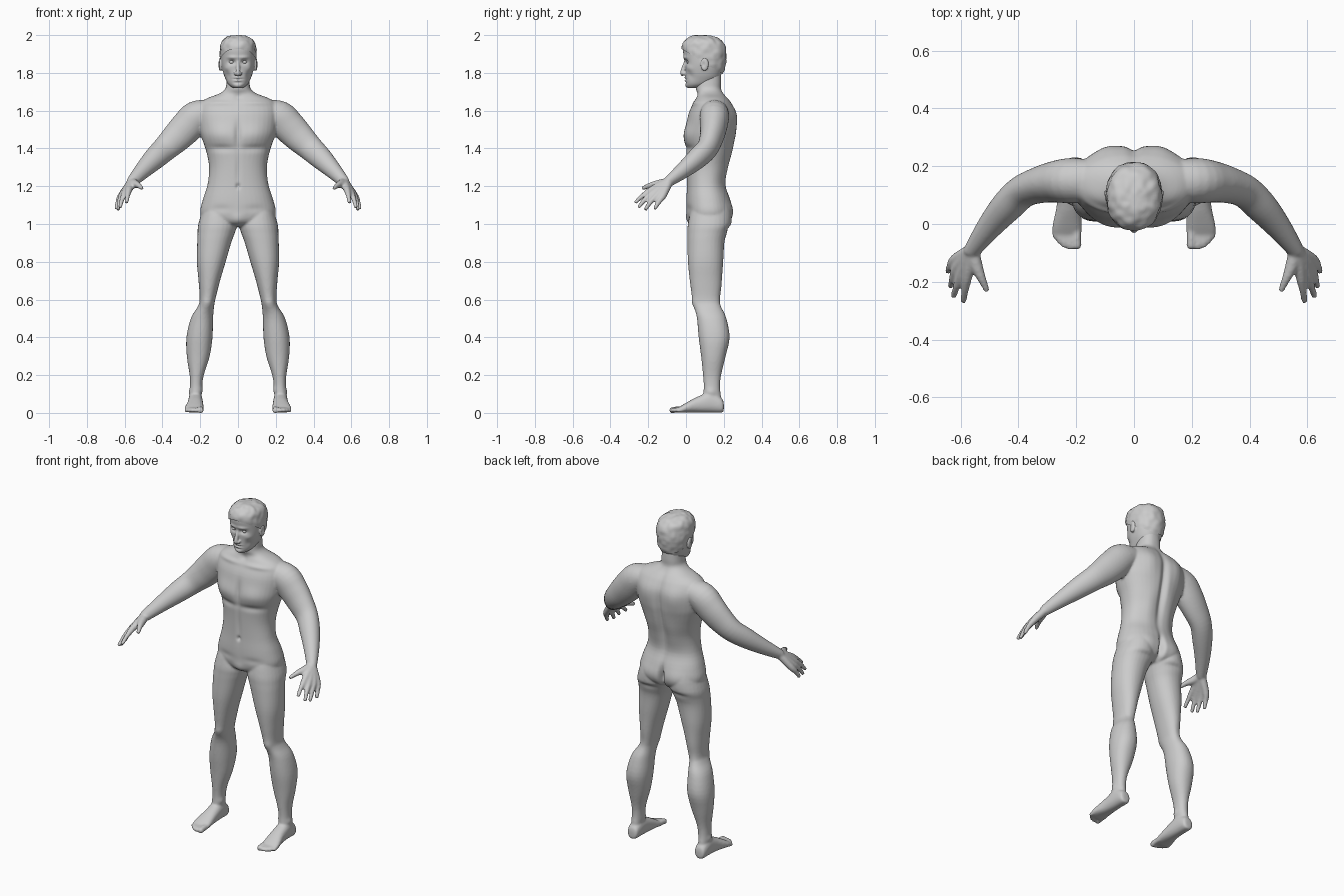
import bpy, bmesh, math
from mathutils import Vector, noise

X, Y, Z = Vector((1, 0, 0)), Vector((0, 1, 0)), Vector((0, 0, 1))


def smooth_path(st, sub=4):
    """Catmull-Rom interpolation of (x, y, z, ru, rv) stations."""
    out = []
    for i in range(len(st) - 1):
        a, b = st[max(i - 1, 0)], st[i]
        c, d = st[i + 1], st[min(i + 2, len(st) - 1)]
        for k in range(sub):
            t = k / sub
            out.append([0.5 * (2 * q + (r - p) * t + (2 * p - 5 * q + 4 * r - s) * t * t
                               + (3 * q - p - 3 * r + s) * t ** 3)
                        for p, q, r, s in zip(a, b, c, d)])
    return out + [list(st[-1])]


def tube(bm, stations, ref=Y, axis=None, power=2.0, sides=(1,), n=28):
    """Closed loft of (super)elliptical rings; sides=(1, -1) also mirrors it."""
    path = smooth_path([s if len(s) == 5 else (*s, s[3]) for s in stations])
    for side in sides:
        rings = []
        for i, (x, y, z, ru, rv) in enumerate(path):
            t = axis or (Vector(path[min(i + 1, len(path) - 1)][:3])
                         - Vector(path[max(i - 1, 0)][:3])).normalized()
            u = t.cross(ref).normalized()
            v = t.cross(u)
            ring = []
            for k in range(n):
                a = 2 * math.pi * k / n
                c, s = math.cos(a), math.sin(a)
                p = (Vector((x, y, z))
                     + u * max(ru, .002) * math.copysign(abs(c) ** (2 / power), c)
                     + v * max(rv, .002) * math.copysign(abs(s) ** (2 / power), s))
                ring.append(bm.verts.new((p.x * side, p.y, p.z)))
            rings.append(ring)
        for r0, r1 in zip(rings, rings[1:]):
            for k in range(n):
                bm.faces.new((r0[k], r0[(k + 1) % n], r1[(k + 1) % n], r1[k]))
        bm.faces.new(rings[0])
        bm.faces.new(rings[-1])


def column(rows):
    """(z, x_in, x_out, y_front, y_back) -> stations of an upright loft."""
    return [((a + b) / 2, (f + k) / 2, z, (b - a) / 2, (k - f) / 2) for z, a, b, f, k in rows]


def ball(bm, c, r, sides=(1,)):
    for s in sides:
        vs = bmesh.ops.create_uvsphere(bm, u_segments=24, v_segments=16, radius=1)["verts"]
        for v in vs:
            v.co = Vector(((v.co.x * r[0] + c[0]) * s, v.co.y * r[1] + c[1], v.co.z * r[2] + c[2]))


def finish(bm, name):
    bmesh.ops.recalc_face_normals(bm, faces=bm.faces)
    me = bpy.data.meshes.new(name)
    bm.to_mesh(me)
    bm.free()
    ob = bpy.data.objects.new(name, me)
    bpy.context.collection.objects.link(ob)
    me.shade_smooth()
    return ob


def fuse(ob, voxel, passes):
    """Merge overlapping lofts into one skin."""
    m = ob.modifiers.new("fuse", 'REMESH')
    m.mode, m.voxel_size, m.use_smooth_shade = 'VOXEL', voxel, True
    m = ob.modifiers.new("soften", 'SMOOTH')
    m.factor, m.iterations = 0.5, passes
    dg = bpy.context.evaluated_depsgraph_get()
    me = bpy.data.meshes.new_from_object(ob.evaluated_get(dg))
    ob.modifiers.clear()
    ob.data = me
    me.shade_smooth()


def sculpt(ob, brushes):
    """Mirrored soft brushes (x, y, z, rx, ry, rz, amount) along the normals."""
    verts = ob.data.vertices
    moves = []
    for v in verts:
        x, y, z = abs(v.co.x), v.co.y, v.co.z
        amt = 0
        for bx, by, bz, rx, ry, rz, a in brushes:
            dz = (z - bz) / rz
            if abs(dz) < 2.5:
                d = dz * dz + ((x - bx) / rx) ** 2 + ((y - by) / ry) ** 2
                if d < 6:
                    amt += a * math.exp(-d)
        moves.append(v.normal * amt)
    for v, m in zip(verts, moves):
        v.co += m


BOTH = (1, -1)
bm = bmesh.new()

# Torso and neck
torso = [(1.80, .058, .06, .185), (1.75, .061, .052, .187), (1.715, .068, .052, .187),
         (1.69, .10, .06, .20), (1.665, .165, .052, .222), (1.635, .203, .036, .243),
         (1.58, .215, .012, .265), (1.50, .205, -.002, .266), (1.45, .19, -.008, .26),
         (1.38, .167, .0, .245), (1.30, .153, .004, .222), (1.21, .161, .005, .209),
         (1.13, .186, .002, .233), (1.06, .2, .004, .244), (1.01, .17, .02, .225), (.985, .06, .06, .18)]
tube(bm, column([(z, -r, r, f, b) for z, r, f, b in torso]), axis=Z, power=2.25, n=40)

# Legs
tube(bm, column([(1.10, .03, .18, .03, .22), (1.0, .006, .21, .010, .236), (.95, .018, .214, .008, .216),
                 (.9, .036, .216, .008, .203), (.8, .065, .218, .01, .197), (.7, .095, .209, .02, .19),
                 (.6, .12, .203, .034, .186), (.56, .127, .215, .044, .19), (.5, .132, .25, .058, .214),
                 (.4, .135, .273, .067, .231), (.3, .15, .271, .08, .21), (.2, .181, .256, .09, .186),
                 (.14, .19, .254, .094, .18), (.09, .194, .254, .09, .185), (.03, .197, .252, .085, .19)]),
     axis=Z, power=2.15, sides=BOTH)

# Feet and toes
tube(bm, [(.225, .2, .03, .018, .02), (.225, .188, .04, .033, .039), (.225, .13, .055, .038, .054),
          (.226, .06, .043, .042, .042), (.231, .0, .027, .05, .026), (.232, -.03, .018, .05, .017),
          (.23, -.048, .014, .04, .011)], ref=Z, axis=-Y, power=2.3, sides=BOTH)
for x, tip, r in ((.198, -.086, .016), (.222, -.088, .012), (.241, -.081, .012),
                  (.257, -.068, .0115), (.272, -.05, .011)):
    tube(bm, [(x, -.01, .02, r), (x, tip + .03, .017, r), (x, tip + .01, .0135, r), (x, tip, .012, r * .7)],
         ref=Z, sides=BOTH, n=14)

# Arms
tube(bm, [(.13, .15, 1.60, .06, .07), (.215, .15, 1.57, .085, .078), (.27, .146, 1.515, .087, .072),
          (.325, .135, 1.458, .08, .063), (.385, .112, 1.4, .068, .056), (.44, .06, 1.348, .06, .054),
          (.50, -.01, 1.288, .046, .043), (.555, -.085, 1.23, .032, .029), (.563, -.1, 1.22, .028, .024)],
     sides=BOTH)

# Hands: a chain from the wrist through each knuckle to the fingertip
for knuckle, mid, tip in (((.575, -.172, 1.187), (.584, -.225, 1.153), (.59, -.27, 1.112)),
                          ((.594, -.163, 1.172), (.612, -.212, 1.135), (.625, -.252, 1.087)),
                          ((.609, -.145, 1.16), (.626, -.185, 1.12), (.635, -.217, 1.074)),
                          ((.618, -.122, 1.15), (.636, -.147, 1.113), (.644, -.167, 1.078))):
    tube(bm, [(.56, -.09, 1.225, .024), (*knuckle, .019), (*mid, .0135), (*tip, .010)], sides=BOTH, n=14)
tube(bm, [(.557, -.09, 1.225, .022), (.545, -.145, 1.212, .022), (.527, -.188, 1.205, .0155),
          (.508, -.232, 1.188, .010)], sides=BOTH, n=14)

body = finish(bm, "body")
fuse(body, .0065, 4)
sculpt(body, [
    (.09, .0, 1.48, .075, .08, .05, .012), (.09, .0, 1.40, .08, .06, .018, -.008),    # chest
    (0, 0, 1.47, .016, .06, .07, -.012), (0, 0, 1.28, .012, .04, .09, -.006),
    (.10, .04, 1.64, .08, .05, .012, .006), (0, .04, 1.675, .02, .03, .015, -.008),   # collarbones
    (0, .25, 1.42, .02, .08, .2, -.022), (.09, .26, 1.56, .05, .06, .08, .010),       # back
    (.07, .23, 1.28, .035, .05, .12, .006),
    (.09, .23, 1.06, .06, .06, .06, .012), (0, .24, 1.05, .014, .08, .06, -.04),      # buttocks
    (.1, .22, .975, .06, .05, .016, -.009),
    (0, 0, 1.2, .01, .04, .012, -.012), (0, .01, 1.025, .035, .05, .03, .010),        # navel, groin
    (.10, .0, 1.08, .06, .04, .02, -.005),
    (.165, .04, .58, .028, .03, .03, .006), (.165, .19, .6, .03, .04, .05, -.006),    # knees
    (.255, .13, .11, .02, .025, .02, .006), (.19, .12, .12, .02, .025, .02, .006)])   # ankles

# Head with jaw, nose and ears
skull = [(1.72, .026, .012, .07), (1.738, .05, .0, .13), (1.77, .067, -.003, .175),
         (1.80, .078, -.004, .19), (1.84, .087, -.007, .202), (1.88, .09, -.011, .207),
         (1.92, .09, -.016, .207), (1.955, .084, -.011, .195), (1.978, .066, .01, .168),
         (1.99, .04, .035, .13), (1.994, .012, .06, .1)]
skull = column([(z, -r, r, f, b) for z, r, f, b in skull])
bm = bmesh.new()
tube(bm, skull, axis=Z, power=2.2, n=48)
tube(bm, [(0, .004, 1.872, .009), (0, -.009, 1.84, .0095), (0, -.017, 1.81, .012),
          (0, -.018, 1.797, .013), (0, -.012, 1.787, .009)], ref=X, n=16)
ball(bm, (.013, -.01, 1.796), (.009, .012, .009), BOTH)
ball(bm, (.094, .098, 1.845), (.011, .022, .035), BOTH)
head = finish(bm, "head")
fuse(head, .004, 3)
sculpt(head, [
    (.034, -.002, 1.857, .019, .03, .012, -.014), (.03, -.01, 1.882, .03, .025, .009, .005),
    (.058, .015, 1.825, .018, .03, .016, .004), (.055, .02, 1.785, .016, .03, .02, -.004),
    (0, -.004, 1.776, .02, .02, .005, .005), (0, -.004, 1.767, .024, .02, .003, -.005),
    (0, -.004, 1.759, .017, .02, .005, .006), (0, 0, 1.748, .02, .02, .005, -.004),
    (0, 0, 1.732, .022, .025, .011, .006), (.103, .092, 1.845, .014, .011, .018, -.007)])

# Eyes
bm = bmesh.new()
ball(bm, (.034, .018, 1.857), (.0145, .0145, .011), BOTH)
finish(bm, "eyes")

# Short wavy hair: a cap over the skull, cut along the hairline
bm = bmesh.new()
tube(bm, skull, axis=Z, power=2.2, n=72)
bmesh.ops.recalc_face_normals(bm, faces=bm.faces)
bm.normal_update()
for v in bm.verts:
    v.co += v.normal * (.006 + .005 * noise.noise(v.co * 38))
bmesh.ops.bisect_plane(bm, geom=bm.verts[:] + bm.edges[:] + bm.faces[:], plane_co=(0, -.02, 1.925),
                       plane_no=Vector((0, .135, .22)).normalized(), clear_inner=True)
finish(bm, "hair")
